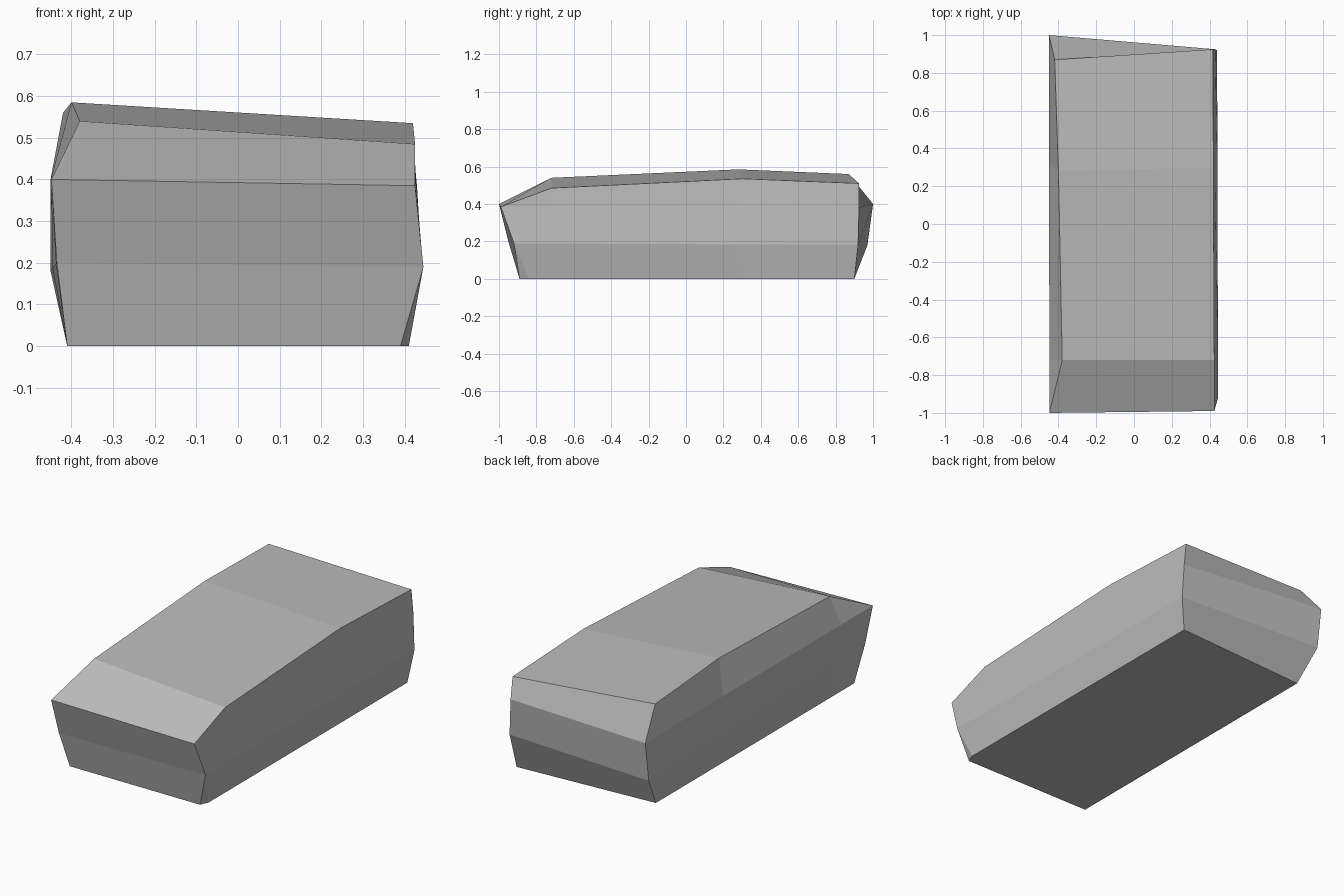
import bpy
import bmesh
from mathutils import Vector

cube = bpy.data.objects.get("Cube")
if cube:
    bpy.data.objects.remove(cube, do_unlink=True)


def flat_material(name, value):
    mat = bpy.data.materials.new(name)
    mat.use_nodes = True
    colour = (value, value, value, 1)
    mat.diffuse_color = colour
    mat.node_tree.nodes["Principled BSDF"].inputs["Base Color"].default_value = colour
    return mat


# Corner columns of the slab, listed from the ground up
front_right = [(.41, -.84, 0), (.445, -.92, .19), (.425, -.99, .385)]
front_left = [(-.41, -.89, 0), (-.435, -.95, .2), (-.448, -1, .4)]
back_right = [(.41, .9, 0), (.44, .92, .18), (.43, .925, .38)]
back_left = [(-.41, .85, 0), (-.45, .97, .18), (-.45, 1, .4)]

# Edges of the sloping top, listed from front to back
top_right = [front_right[-1], (.425, -.72, .485), (.42, .3, .535), (.418, .925, .51)]
top_left = [front_left[-1], (-.38, -.72, .54), (-.4, .28, .585), (-.42, .87, .56)]


def cross_section(step, blend):
    """One ring: up the right side, over the top, down the left side."""
    right = [Vector(a).lerp(Vector(b), blend) for a, b in zip(front_right, back_right)]
    left = [Vector(a).lerp(Vector(b), blend) for a, b in zip(front_left, back_left)]
    return right + [Vector(top_right[step]), Vector(top_left[step])] + left[::-1]


bm = bmesh.new()
rings = [[bm.verts.new(p) for p in cross_section(step, blend)]
         for step, blend in enumerate((0, .14, .66, 1))]

# Sides, top and underside
for near, far in zip(rings, rings[1:]):
    for i in range(len(near)):
        j = (i + 1) % len(near)
        bm.faces.new((near[i], near[j], far[j], far[i]))

# Banded end faces
for ring in (rings[0], rings[-1]):
    for i in range(1, 3):
        bm.faces.new((ring[i], ring[i + 1], ring[-2 - i], ring[-1 - i]))

# Lowest bands, with the chipped front right foot
front, back = rings[0], rings[-1]
bm.faces.new((back[0], back[1], back[-2], back[-1]))
chip = bm.verts.new((.39, -.89, 0))
bm.faces.new((chip, front[1], front[-2], front[-1]))
bm.faces.new((chip, front[0], front[1]))
bm.faces.new((chip, front[-1], front[0]))

# Close the front lip where the top meets the front face
bmesh.ops.remove_doubles(bm, verts=bm.verts, dist=.001)
bmesh.ops.recalc_face_normals(bm, faces=bm.faces)

mesh = bpy.data.meshes.new("stone_slab")
bm.to_mesh(mesh)
bm.free()
mesh.materials.append(flat_material("stone grey", .5))
slab = bpy.data.objects.new("stone_slab", mesh)
bpy.context.collection.objects.link(slab)
